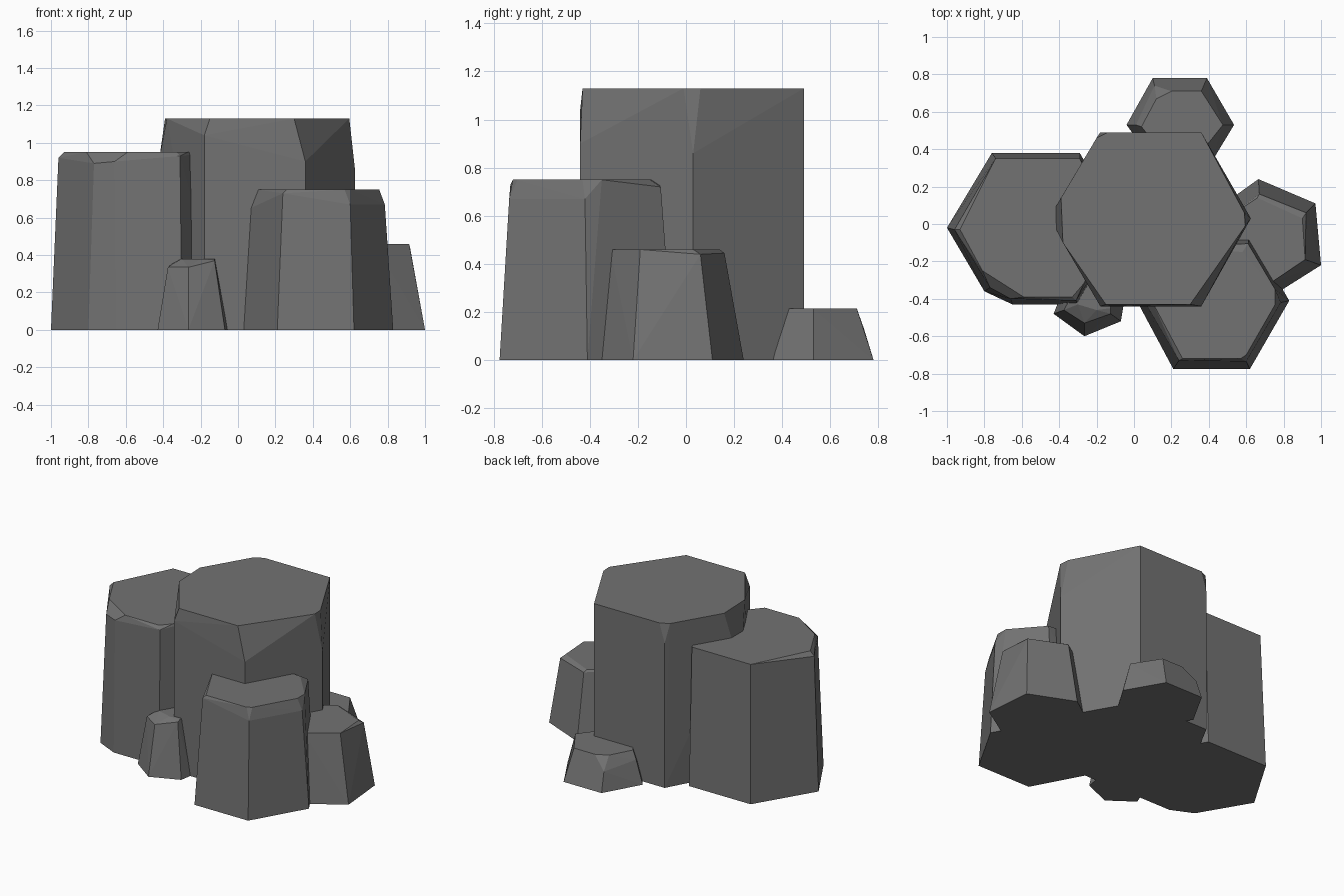
import bpy
import bmesh
import math

stone = bpy.data.materials.new("dark grey basalt")
stone.diffuse_color = (0.17, 0.17, 0.17, 1)


def column(name, height, base, top, shoulder):
    """Convex faceted rock column: footprint, worn corners, flat cap."""
    bm = bmesh.new()
    points = [(x, y, 0) for x, y in base]
    points += [(x, y, height) for x, y in top] + shoulder
    verts = [bm.verts.new(p) for p in points]
    hull = bmesh.ops.convex_hull(bm, input=verts)
    spare = {g for g in hull["geom_interior"] + hull["geom_unused"]
             if isinstance(g, bmesh.types.BMVert)}
    bmesh.ops.delete(bm, geom=list(spare), context='VERTS')
    bmesh.ops.dissolve_limit(bm, angle_limit=math.radians(2),
                             verts=bm.verts[:], edges=bm.edges[:])
    bmesh.ops.recalc_face_normals(bm, faces=bm.faces[:])
    mesh = bpy.data.meshes.new(name)
    bm.to_mesh(mesh)
    bm.free()
    mesh.materials.append(stone)
    ob = bpy.data.objects.new(name, mesh)
    bpy.context.collection.objects.link(ob)


# Tallest column in the middle
column("centre_column", 1.13,
       [(.625, .03), (.36, .49), (-.18, .49), (-.42, .05), (-.18, -.44), (.36, -.44)],
       [(.595, -.01), (.59, .06), (.36, .49), (-.14, .49), (-.20, .46), (-.39, .14),
        (-.38, -.10), (-.15, -.43), (.30, -.43)],
       [(.625, .03, .86), (.36, -.44, .90), (-.18, -.44, 1.04),
        (-.18, .49, 1.0), (-.42, .09, .92), (-.42, -.02, .92)])

# Broad column on the left
column("left_column", .95,
       [(-1, -.02), (-.80, -.36), (-.65, -.43), (-.30, -.43), (-.06, -.02),
        (-.29, .38), (-.76, .38)],
       [(-.93, -.03), (-.74, .35), (-.29, .35), (-.11, -.02), (-.27, -.32),
        (-.33, -.39), (-.59, -.39), (-.81, -.25)],
       [(-.96, -.03, .92), (-.77, -.34, .89), (-.66, -.40, .90), (-.31, -.41, .93)])

# Front right column
column("front_column", .75,
       [(.21, -.775), (.62, -.775), (.83, -.41), (.62, -.05), (.20, -.05), (.02, -.42)],
       [(.26, -.72), (.57, -.72), (.60, -.70), (.755, -.43), (.755, -.35),
        (.58, -.15), (.22, -.12), (.10, -.42)],
       [(.065, -.43, .65), (.24, -.73, .73), (.60, -.735, .67),
        (.785, -.42, .67), (.61, -.105, .72)])

# Low column on the right
column("right_column", .46,
       [(1, -.22), (.97, .11), (.665, .24), (.40, .05), (.45, -.25), (.77, -.365)],
       [(.915, -.19), (.90, .03), (.66, .14), (.45, .0), (.50, -.20), (.73, -.315)],
       [(.92, .06, .44), (.67, .16, .445)])

# Stub at the back
column("back_stub", .215,
       [(.10, .78), (.39, .78), (.535, .53), (.42, .34), (.10, .34), (-.04, .53)],
       [(.12, .67), (.20, .71), (.36, .71), (.475, .53), (.38, .41), (.12, .42), (.04, .52)],
       [(.11, .74, .13), (.01, .53, .16)])

# Small stub at the front
column("front_stub", .38,
       [(-.43, -.48), (-.265, -.60), (-.07, -.52), (-.055, -.43), (-.20, -.25), (-.39, -.38)],
       [(-.30, -.43), (-.20, -.46), (-.125, -.45), (-.12, -.38), (-.22, -.28), (-.32, -.36)],
       [(-.375, -.46, .335), (-.265, -.53, .335), (-.125, -.48, .37)])
